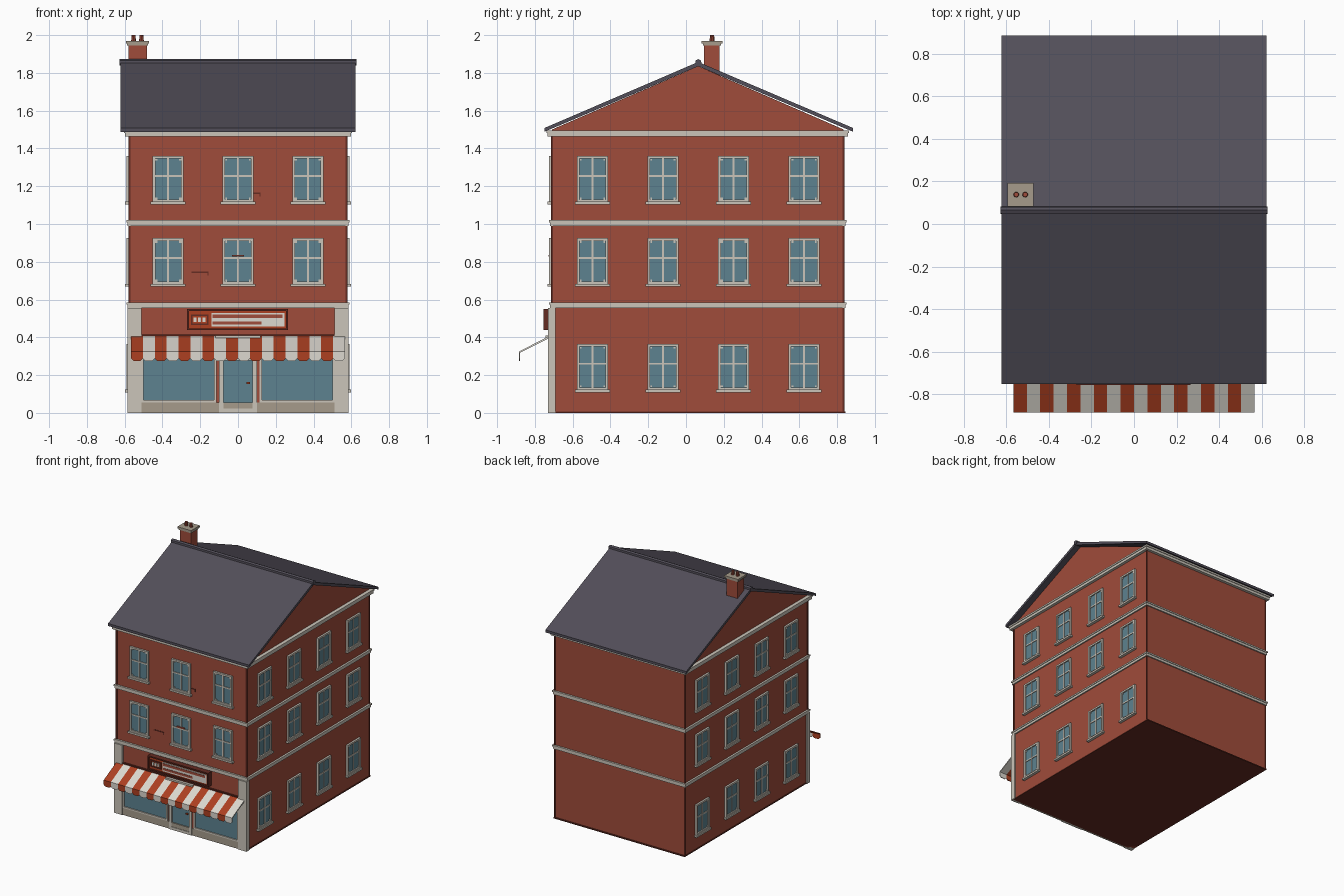
import bpy
import bmesh
from math import pi
from mathutils import Matrix, Vector

cube = bpy.data.objects.get("Cube")
if cube:
    bpy.data.objects.remove(cube, do_unlink=True)


def material(name, *rgb):
    m = bpy.data.materials.new(name)
    m.use_nodes = True
    color = (*rgb, 1)
    m.diffuse_color = color
    m.node_tree.nodes["Principled BSDF"].inputs["Base Color"].default_value = color
    return m


BRICK = material("brick red", 0.35, 0.072, 0.043)
DARK = material("dark red", 0.13, 0.025, 0.016)
SLATE = material("slate grey", 0.085, 0.077, 0.10)
TRIM = material("cream trim", 0.60, 0.56, 0.49)
STONE = material("grey stone", 0.38, 0.33, 0.26)
GLASS = material("blue glass", 0.11, 0.225, 0.28)
RED = material("awning red", 0.42, 0.05, 0.015)
WHITE = material("awning white", 0.72, 0.69, 0.63)


class Part:
    """Collects boxes and prisms into one mesh object."""

    def __init__(self, name):
        self.name, self.bm, self.mats = name, bmesh.new(), []

    def paint(self, faces, mat):
        if mat not in self.mats:
            self.mats.append(mat)
        for f in faces:
            f.material_index = self.mats.index(mat)

    def box(self, mat, x, y, z):
        """Box between (low, high) pairs on each axis."""
        lo, hi = zip(x, y, z)
        lo, hi = Vector(lo), Vector(hi)
        m = Matrix.Translation((lo + hi) / 2) @ Matrix.Diagonal((*(hi - lo), 1))
        verts = bmesh.ops.create_cube(self.bm, size=1, matrix=m)["verts"]
        self.paint({f for v in verts for f in v.link_faces}, mat)

    def prism(self, mat, points, span, axis):
        """Extrude a profile along x (y,z points) or along y (x,z points)."""
        def place(p, d):
            return (d, p[0], p[1]) if axis == "x" else (p[0], d, p[1])
        a, b = [[self.bm.verts.new(place(p, d)) for p in points] for d in span]
        n = len(points)
        faces = [self.bm.faces.new(a), self.bm.faces.new(b[::-1])]
        for i in range(n):
            j = (i + 1) % n
            faces.append(self.bm.faces.new((a[i], b[i], b[j], a[j])))
        self.paint(faces, mat)

    def border(self, mat, x, y, z, t):
        """Rectangular frame of thickness t facing the front."""
        for k in (0, 1):
            s = t if k == 0 else -t
            self.box(mat, sorted((x[k], x[k] + s)), y, z)
            self.box(mat, (x[0] + t, x[1] - t), y, sorted((z[k], z[k] + s)))

    def done(self, matrix=None):
        bmesh.ops.recalc_face_normals(self.bm, faces=self.bm.faces[:])
        mesh = bpy.data.meshes.new(self.name)
        self.bm.to_mesh(mesh)
        self.bm.free()
        for m in self.mats:
            mesh.materials.append(m)
        ob = bpy.data.objects.new(self.name, mesh)
        bpy.context.collection.objects.link(ob)
        if matrix:
            ob.matrix_world = matrix
        return ob


def sym(h):
    return (-h, h)


HALF, FRONT, BACK, MID = 0.575, -0.71, 0.835, 0.065

# Brick walls with gables
p = Part("walls")
p.prism(BRICK, [(FRONT, 0), (BACK, 0), (BACK, 1.5), (MID, 1.835), (FRONT, 1.5)], sym(HALF), "x")
p.done()

# Dark plinth and rear corner strips
p = Part("plinth")
p.box(DARK, sym(HALF + 0.005), (FRONT, BACK + 0.01), (0, 0.008))
for s in (-1, 1):
    p.box(DARK, sorted((s * 0.568, s * 0.58)), (BACK - 0.007, BACK + 0.004), (0, 1.47))
    p.box(DARK, sorted((s * 0.568, s * 0.58)), (FRONT - 0.004, FRONT + 0.007), (0.58, 1.47))
p.done()

# Floor bands and cornice, each a stepped ring round the building
for name, z, h, out in (("lower_band", 0.555, 0.03, 0.01), ("upper_band", 0.99, 0.03, 0.01),
                        ("cornice", 1.463, 0.033, 0.023)):
    p = Part(name)
    p.box(TRIM, sym(HALF + out), (FRONT - out, BACK + out), (z, z + h * 0.6))
    out += 0.005
    p.box(TRIM, sym(HALF + out), (FRONT - out, BACK + out), (z + h * 0.6, z + h))
    p.done()

# Roof and ridge cap
p = Part("roof")
p.prism(SLATE, [(-0.75, 1.488), (MID, 1.835), (0.885, 1.488), (0.885, 1.508),
                (MID, 1.858), (-0.75, 1.508)], sym(0.622), "x")
p.done()
p = Part("ridge_cap")
p.prism(SLATE, [(MID - 0.017, 1.84), (MID + 0.017, 1.84), (MID + 0.015, 1.866),
                (MID, 1.873), (MID - 0.015, 1.866)], sym(0.627), "x")
p.done()

# Chimney
p = Part("chimney")
p.box(BRICK, (-0.58, -0.483), (0.095, 0.178), (1.75, 1.945))
p.box(STONE, (-0.587, -0.477), (0.09, 0.184), (1.945, 1.956))
p.box(STONE, (-0.593, -0.472), (0.083, 0.192), (1.956, 1.97))
for x in (-0.553, -0.511):
    pot = bmesh.ops.create_cone(p.bm, cap_ends=True, segments=10, radius1=0.013, radius2=0.011,
                                depth=0.03, matrix=Matrix.Translation((x, 0.138, 1.985)))
    p.paint({f for v in pot["verts"] for f in v.link_faces}, BRICK)
p.done()


# Sash windows on the front and both sides
def window(name, x, y, z, turn):
    p = Part(name)
    w, h = 0.082, 0.122
    p.box(GLASS, sym(w - 0.01), (-0.005, 0.01), sym(h - 0.01))
    p.border(TRIM, sym(w), (-0.015, 0.01), sym(h), 0.014)
    p.box(TRIM, sym(0.005), (-0.01, 0), sym(h - 0.014))
    p.box(TRIM, sym(w - 0.014), (-0.01, 0), (0.012, 0.022))
    p.box(TRIM, sym(w + 0.01), (-0.023, 0.01), (-h - 0.012, -h + 0.002))
    for sx in (-1, 1):
        for sz in (-1, 1):
            cx, cz = sx * (w - 0.02), sz * (h - 0.02)
            p.box(TRIM, (cx - 0.005, cx + 0.005), (-0.01, 0), (cz - 0.005, cz + 0.005))
    p.done(Matrix.Translation((x, y, z)) @ Matrix.Rotation(turn, 4, "Z"))


LEVELS = (0.243, 0.803, 1.238)
for z in LEVELS[1:]:
    for x in (-0.37, 0, 0.37):
        window("front_window", x, FRONT, z, 0)
for z in LEVELS:
    for y in (-0.495, -0.122, 0.252, 0.625):
        window("left_window", HALF, y, z, pi / 2)
        window("right_window", -HALF, y, z, -pi / 2)

# Shopfront: pilasters, base, display windows and lintel
p = Part("shopfront")
for s in (-1, 1):
    p.box(TRIM, sorted((s * 0.512, s * 0.586)), (-0.73, -0.69), (0, 0.556))
    p.box(STONE, sorted((s * 0.1, s * 0.512)), (-0.724, FRONT), (0, 0.055))
    span = sorted((s * 0.115, s * 0.512))
    p.box(GLASS, span, (-0.715, FRONT), (0.055, 0.29))
    p.border(TRIM, span, (-0.724, FRONT), (0.055, 0.3), 0.012)
p.box(TRIM, sym(0.512), (-0.722, FRONT), (0.29, 0.40))
p.box(DARK, sym(0.512), (-0.724, FRONT), (0.405, 0.415))
p.done()

# Shop door
p = Part("door")
p.border(TRIM, sym(0.1), (-0.73, FRONT), (0, 0.30), 0.022)
p.box(GLASS, sym(0.08), (-0.717, FRONT), (0.055, 0.285))
p.box(STONE, sym(0.08), (-0.726, FRONT), (0.02, 0.055))
p.box(BRICK, (0.1, 0.115), (-0.72, FRONT), (0.055, 0.29))
p.box(RED, (0.046, 0.064), (-0.728, -0.715), (0.153, 0.163))
p.done()

# Striped awning with a tabbed valance
p = Part("awning")
STRIPES, LEFT, EDGE = 18, -0.566, -0.885
step = -2 * LEFT / STRIPES
for i in range(STRIPES):
    mat = WHITE if i % 2 else RED
    a, b = LEFT + i * step, LEFT + (i + 1) * step
    p.prism(mat, [(EDGE, 0.315), (EDGE, 0.324), (-0.725, 0.407), (-0.725, 0.395)], (a, b), "x")
    low, cut = 0.276, 0.012
    p.prism(mat, [(a, 0.32), (a, low + cut), (a + cut, low), (b - cut, low),
                  (b, low + cut), (b, 0.32)], (EDGE, EDGE + 0.006), "y")
p.box(TRIM, sym(0.12), (-0.745, FRONT), (0.395, 0.41))
p.done()

# Sign board with plain bars
p = Part("sign_board")
p.border(DARK, (-0.27, 0.265), (-0.755, FRONT), (0.438, 0.55), 0.01)
p.box(RED, (-0.262, 0.257), (-0.745, FRONT), (0.445, 0.543))
p.box(WHITE, (-0.14, 0.245), (-0.75, -0.745), (0.458, 0.53))
p.box(BRICK, (-0.135, 0.235), (-0.753, -0.75), (0.503, 0.522))
p.box(BRICK, (-0.135, 0.125), (-0.753, -0.75), (0.468, 0.485))
p.border(DARK, (-0.25, -0.155), (-0.752, -0.745), (0.465, 0.52), 0.008)
for x in (-0.227, -0.203, -0.179):
    p.box(WHITE, (x - 0.008, x + 0.008), (-0.75, -0.745), (0.48, 0.505))
p.done()

# Small chipped marks on the wall
p = Part("wall_marks")
for x, z, w, s in ((-0.2, 0.745, 0.045, 1), (0.1, 1.163, 0.02, 1)):
    p.box(DARK, (x - w, x + w), (FRONT - 0.003, FRONT), (z - 0.004, z + 0.004))
    p.box(DARK, (x + w - 0.007, x + w), (FRONT - 0.003, FRONT), (z - 0.018, z))
p.box(BRICK, (-0.033, 0.033), (FRONT - 0.018, FRONT), (0.827, 0.836))
p.done()
